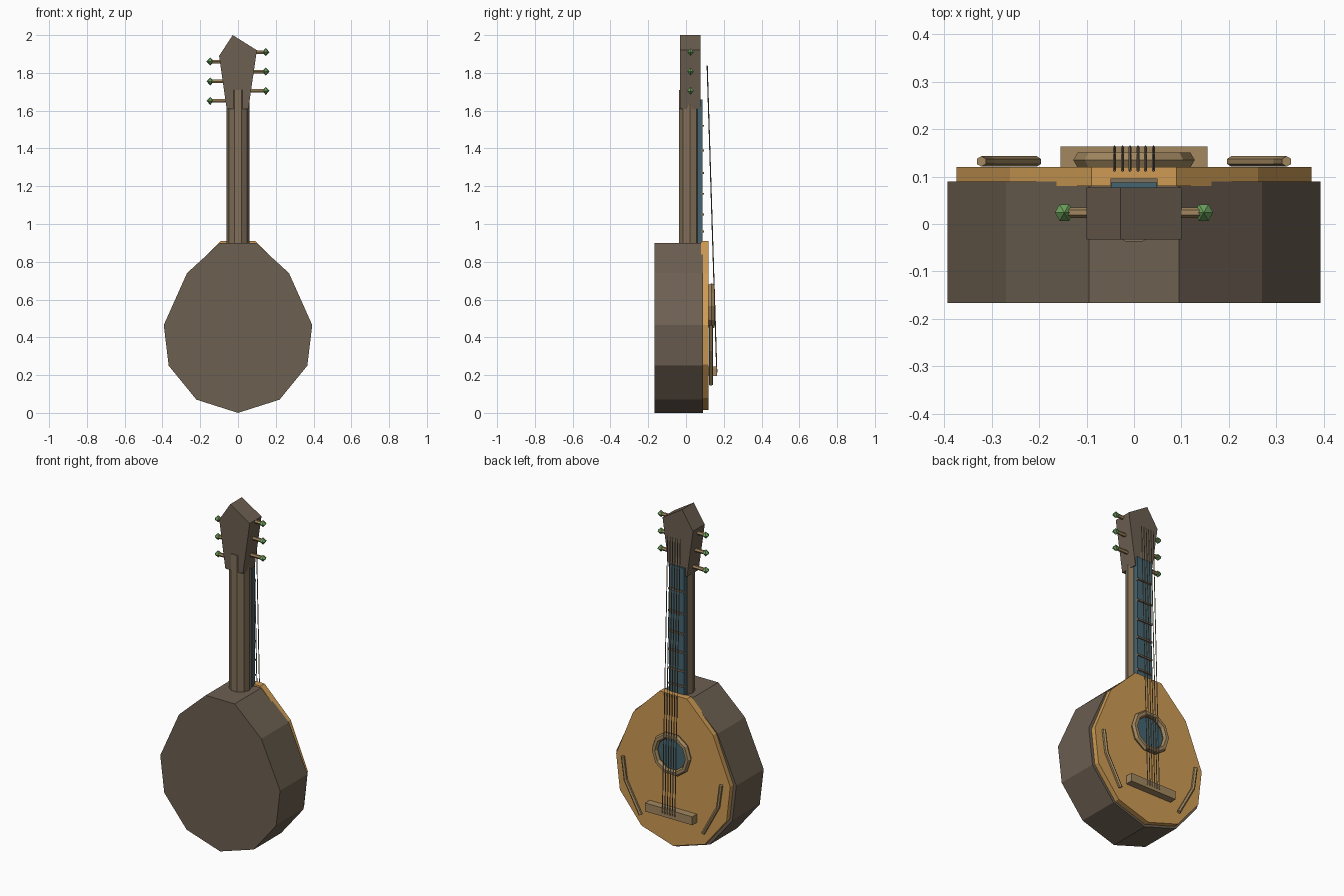
import bpy, bmesh, math

cube = bpy.data.objects.get("Cube")
if cube:
    bpy.data.objects.remove(cube, do_unlink=True)


def material(name, r, g, b):
    m = bpy.data.materials.new(name)
    m.use_nodes = True
    m.diffuse_color = (r, g, b, 1)
    m.node_tree.nodes["Principled BSDF"].inputs["Base Color"].default_value = (r, g, b, 1)
    return m


DARK = material("dark_wood", 0.15, 0.115, 0.082)
NECK = material("neck_wood", 0.22, 0.16, 0.098)
HONEY = material("honey_wood", 0.62, 0.33, 0.09)
TAN = material("tan_wood", 0.36, 0.245, 0.115)
TEAL = material("dark_teal", 0.06, 0.13, 0.165)
GREEN = material("green_gem", 0.15, 0.36, 0.11)
STRING = material("string_brown", 0.21, 0.16, 0.11)


def mesh_object(name, bm, mat):
    bmesh.ops.recalc_face_normals(bm, faces=bm.faces)
    me = bpy.data.meshes.new(name)
    bm.to_mesh(me)
    bm.free()
    me.materials.append(mat)
    ob = bpy.data.objects.new(name, me)
    bpy.context.collection.objects.link(ob)
    return ob


def prism(name, outline, y0, y1, mat):
    """Extrude an x-z outline from y0 to y1."""
    bm = bmesh.new()
    face = bm.faces.new([bm.verts.new((x, y0, z)) for x, z in outline])
    new = bmesh.ops.extrude_face_region(bm, geom=[face])["geom"]
    verts = [v for v in new if isinstance(v, bmesh.types.BMVert)]
    bmesh.ops.translate(bm, verts=verts, vec=(0, y1 - y0, 0))
    return mesh_object(name, bm, mat)


def box(name, half_x, z0, z1, y0, y1, mat):
    return prism(name, [(-half_x, z0), (half_x, z0), (half_x, z1), (-half_x, z1)], y0, y1, mat)


def mirrored(half):
    """Close a right-hand outline that begins on the centre line."""
    return half + [(-x, z) for x, z in reversed(half[1:])]


def rod(name, points, radius, mat, resolution=1):
    cu = bpy.data.curves.new(name, "CURVE")
    cu.dimensions = "3D"
    cu.bevel_depth = radius
    cu.bevel_resolution = resolution
    cu.use_fill_caps = True
    sp = cu.splines.new("POLY")
    sp.use_smooth = False
    sp.points.add(len(points) - 1)
    for p, co in zip(sp.points, points):
        p.co = (*co, 1)
    cu.materials.append(mat)
    ob = bpy.data.objects.new(name, cu)
    bpy.context.collection.objects.link(ob)
    bpy.ops.object.select_all(action="DESELECT")
    ob.select_set(True)
    bpy.context.view_layer.objects.active = ob
    bpy.ops.object.convert(target="MESH")
    return ob


def gem(name, centre, radius, height):
    """Six-sided double pyramid."""
    bm = bmesh.new()
    ring = [bm.verts.new((radius * math.cos(i * math.pi / 3),
                          radius * math.sin(i * math.pi / 3), 0)) for i in range(6)]
    for z in (-height, height):
        tip = bm.verts.new((0, 0, z))
        for i in range(6):
            bm.faces.new((ring[i], ring[(i + 1) % 6], tip))
    mesh_object(name, bm, GREEN).location = centre


# Body and soundboard
prism("body", mirrored([(0, 0), (0.22, 0.07), (0.367, 0.25), (0.393, 0.465),
                        (0.27, 0.74), (0.095, 0.9)]), -0.167, 0.09, DARK)
prism("soundboard", mirrored([(0, 0.015), (0.208, 0.08), (0.35, 0.255), (0.374, 0.465),
                              (0.262, 0.74), (0.09, 0.91)]), 0.08, 0.12, HONEY)

# Sound hole and its ring
prism("sound_hole", [(0.11 * math.cos(i * math.pi / 5), 0.565 + 0.11 * math.sin(i * math.pi / 5))
                     for i in range(10)], 0.118, 0.123, TEAL)
bpy.ops.mesh.primitive_torus_add(location=(0, 0.135, 0.565), rotation=(math.pi / 2, 0, 0),
                                 major_segments=10, minor_segments=6,
                                 major_radius=0.11, minor_radius=0.018)
ring = bpy.context.object
ring.name = "sound_hole_ring"
ring.data.materials.append(TAN)

# Bridge and bent side trims
box("bridge", 0.155, 0.195, 0.245, 0.118, 0.163, TAN)
for side, s in (("left", 1), ("right", -1)):
    rod(f"{side}_trim", [(s * x, 0.132, z) for x, z in ((0.322, 0.465), (0.303, 0.33), (0.205, 0.15))],
        0.011, TAN)

# Neck, fretboard and frets
bpy.ops.mesh.primitive_cylinder_add(vertices=10, radius=0.06, depth=0.86,
                                    location=(0, 0.02, 1.28), rotation=(0, 0, math.pi / 10))
neck = bpy.context.object
neck.name = "neck"
neck.data.materials.append(NECK)
box("fretboard", 0.049, 0.88, 1.66, 0.06, 0.088, TEAL)
for i, z in enumerate((1.52, 1.39, 1.27, 1.16, 1.05, 0.96)):
    box(f"fret_{i + 1}", 0.05, z - 0.005, z + 0.005, 0.08, 0.096, STRING)

# Headstock
prism("headstock", [(-0.06, 1.61), (0.055, 1.61), (0.1, 1.92), (-0.028, 2.0), (-0.1, 1.89)],
      -0.033, 0.077, DARK)

# Tuning pegs
for side, s, heights in (("left", 1, (1.705, 1.807, 1.91)), ("right", -1, (1.652, 1.755, 1.86))):
    for i, z in enumerate(heights):
        rod(f"{side}_peg_{i + 1}", [(s * 0.05, 0.024, z), (s * 0.145, 0.024, z)], 0.011, TAN)
        gem(f"{side}_peg_gem_{i + 1}", (s * 0.147, 0.024, z), 0.02, 0.021)

# Strings
for i in range(6):
    x = -0.041 + i * 0.0164
    rod(f"string_{i + 1}", [(x, 0.163, 0.215), (x, 0.112, 1.84)], 0.003, STRING, 0)
